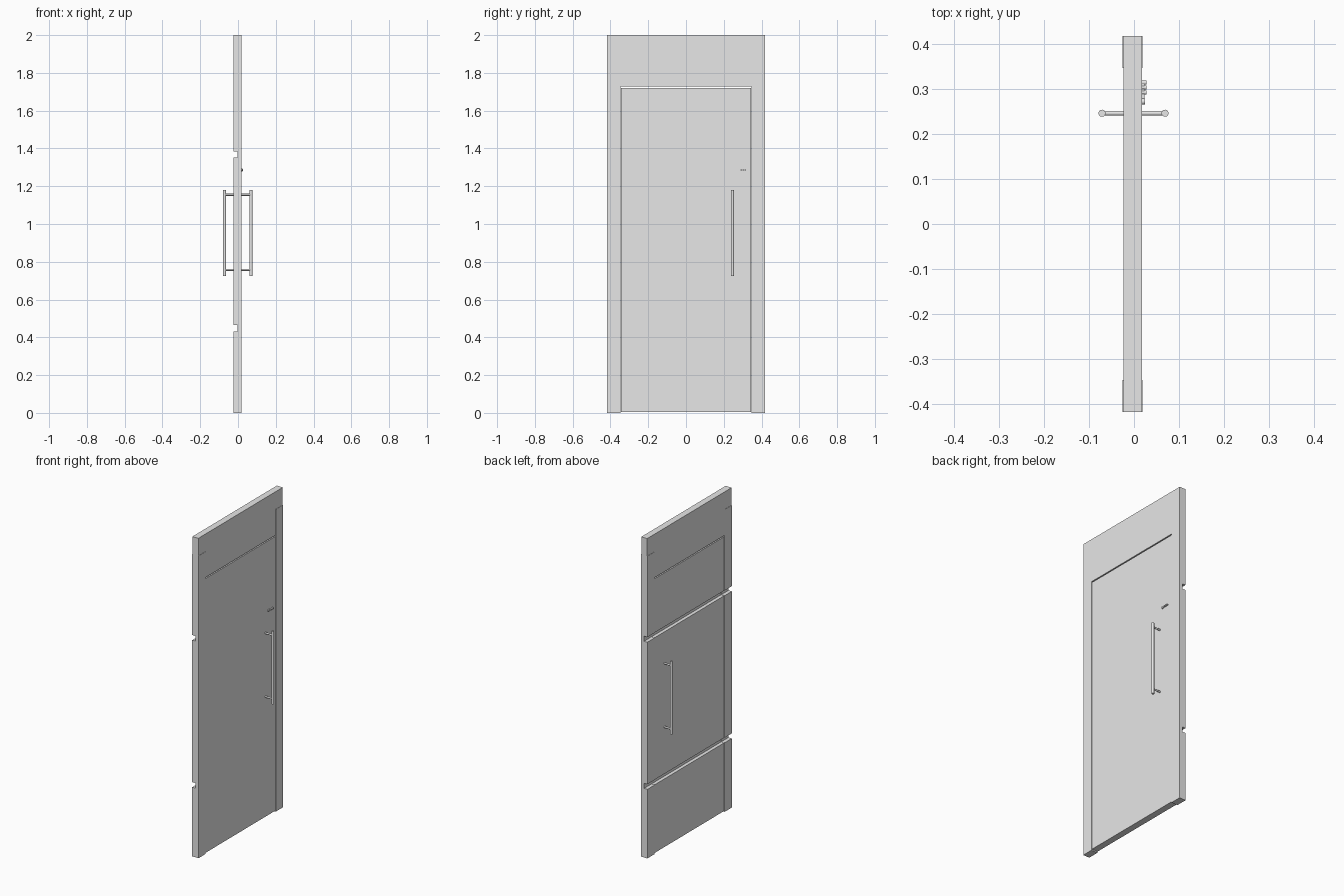
import bpy, bmesh, math
from mathutils import Matrix, Vector

cube = bpy.data.objects.get("Cube")
if cube:
    bpy.data.objects.remove(cube, do_unlink=True)

grey = bpy.data.materials.new("plain grey")
grey.use_nodes = True
grey.diffuse_color = (0.8, 0.8, 0.8, 1)
grey.node_tree.nodes["Principled BSDF"].inputs["Base Color"].default_value = (0.8, 0.8, 0.8, 1)

BACK, FRONT = -0.0235, 0.0175      # faces of the leaf along x
PROUD = 0.0015                     # how far the jambs stand out
HALF, INNER, LEAF = 0.417, 0.346, 0.344
JAMB_TOP, LEAF_TOP, HEAD = 1.89, 1.721, 1.728
GROOVES = [(0.432, 0.464), (1.352, 1.384)]
GROOVE_FLOOR = -0.002


def finish(name, bm):
    bmesh.ops.recalc_face_normals(bm, faces=bm.faces)
    mesh = bpy.data.meshes.new(name)
    bm.to_mesh(mesh)
    bm.free()
    mesh.materials.append(grey)
    ob = bpy.data.objects.new(name, mesh)
    bpy.context.collection.objects.link(ob)
    return ob


def extrude_profile(name, points, offset):
    bm = bmesh.new()
    face = bm.faces.new([bm.verts.new(p) for p in points])
    new = bmesh.ops.extrude_face_region(bm, geom=[face])["geom"]
    verts = [v for v in new if isinstance(v, bmesh.types.BMVert)]
    bmesh.ops.translate(bm, verts=verts, vec=offset)
    return finish(name, bm)


def grooved_panel(name, x0, x1, y0, y1, z0, z1):
    # Upright slab with the horizontal grooves cut in its back
    pts = [(x1, y0, z1), (x1, y0, z0), (x0, y0, z0)]
    for low, high in GROOVES:
        pts += [(x0, y0, low), (GROOVE_FLOOR, y0, low),
                (GROOVE_FLOOR, y0, high), (x0, y0, high)]
    pts.append((x0, y0, z1))
    return extrude_profile(name, pts, (0, y1 - y0, 0))


def rod(name, start, end, radius, sides=24):
    a, b = Vector(start), Vector(end)
    turn = (b - a).to_track_quat('Z', 'Y').to_matrix().to_4x4()
    bm = bmesh.new()
    bmesh.ops.create_cone(bm, cap_ends=True, segments=sides, radius1=radius,
                          radius2=radius, depth=(b - a).length,
                          matrix=Matrix.Translation((a + b) / 2) @ turn)
    for f in bm.faces:
        f.smooth = len(f.verts) == 4
    for e in bm.edges:
        e.smooth = all(len(f.verts) == 4 for f in e.link_faces)
    return finish(name, bm)


# Door leaf and the two jambs
grooved_panel("door_leaf", BACK, FRONT, -LEAF, LEAF, 0.006, LEAF_TOP)
for side, y0 in (("right_jamb", -HALF), ("left_jamb", INNER)):
    grooved_panel(side, BACK - PROUD, FRONT + PROUD, y0, y0 + HALF - INNER, 0, JAMB_TOP)

# Header, dropping between the jambs to just above the leaf
header = [(-HALF, 2), (-HALF, JAMB_TOP), (-INNER, JAMB_TOP), (-INNER, HEAD),
          (INNER, HEAD), (INNER, JAMB_TOP), (HALF, JAMB_TOP), (HALF, 2)]
extrude_profile("header", [(BACK, y, z) for y, z in header], (FRONT - BACK, 0, 0))

# Pull handle on each face, with two standoffs
PULL_Y = 0.246
for label, face, bar in (("outer", FRONT, 0.069), ("inner", BACK, -0.071)):
    rod(label + "_pull_bar", (bar, PULL_Y, 0.726), (bar, PULL_Y, 1.181), 0.0078)
    for place, z in (("lower", 0.757), ("upper", 1.155)):
        rod(f"{label}_{place}_standoff", (face, PULL_Y, z), (bar, PULL_Y, z), 0.0055)

# Small latch: slim bar with rounded studs
LATCH_Z = 1.286
bm = bmesh.new()
bmesh.ops.create_cube(bm, size=1, matrix=Matrix.Translation((FRONT + 0.003, 0.29, LATCH_Z))
                      @ Matrix.Diagonal((0.006, 0.05, 0.006, 1)))
finish("latch_bar", bm)
for i, y in enumerate((0.272, 0.292, 0.303, 0.314)):
    rod(f"latch_stud_{i + 1}", (FRONT, y, LATCH_Z),
        (FRONT + (0.007 if i == 0 else 0.01), y, LATCH_Z), 0.007 if i == 0 else 0.0045, 12)
